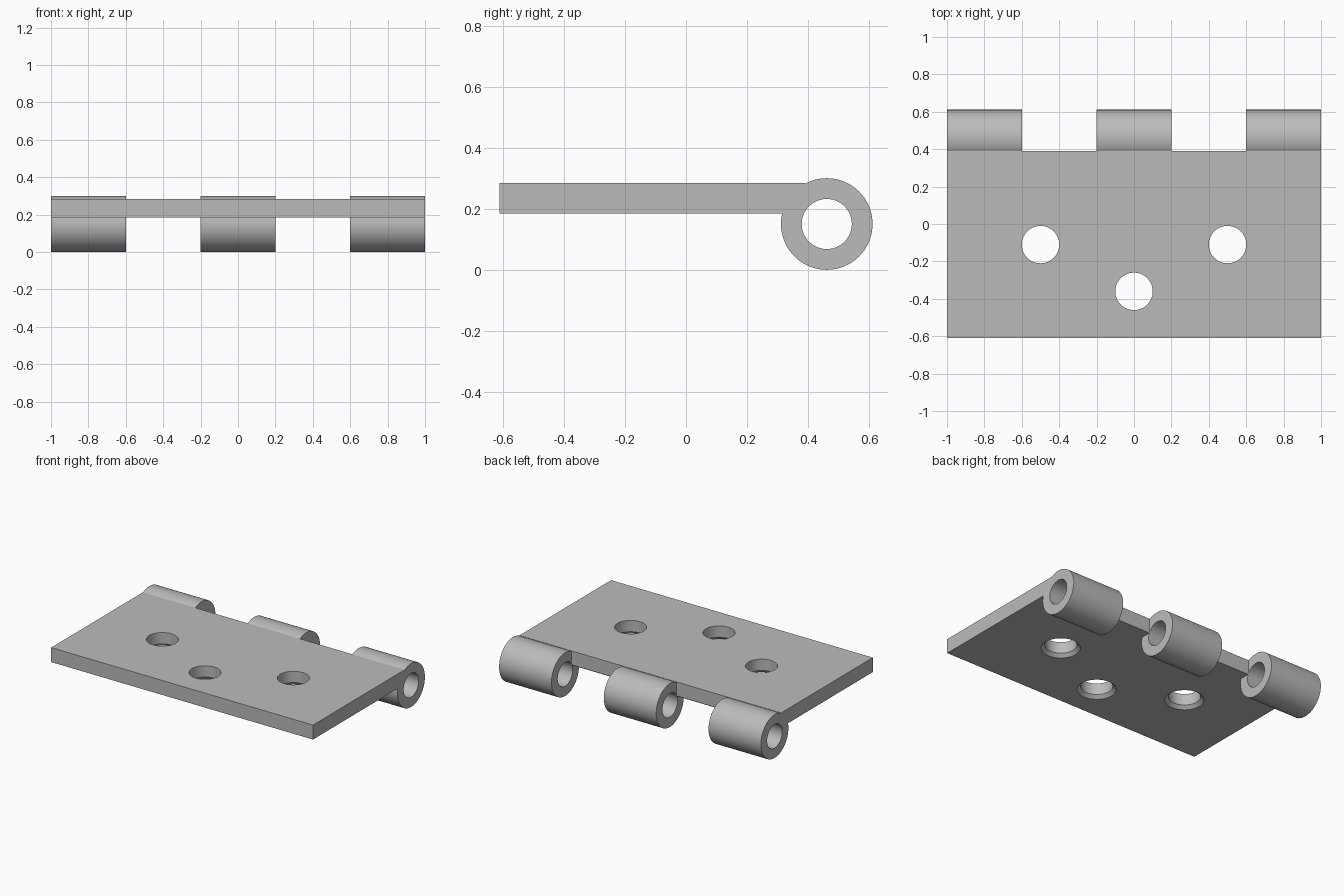
import bpy
import bmesh
import math
from mathutils import Matrix, Vector

cube = bpy.data.objects.get("Cube")
if cube:
    bpy.data.objects.remove(cube, do_unlink=True)

# Dimensions
BACK, FRONT = 0.39, -0.61
BOTTOM, TOP = 0.184, 0.284
PIN_Y, PIN_Z = 0.461, 0.15
KNUCKLE_R, BORE_R = 0.15, 0.082
HOLE_R, SINK = 0.1, 0.022

steel = bpy.data.materials.new("grey steel")
steel.use_nodes = True
colour = (0.5, 0.5, 0.5, 1)
steel.diffuse_color = colour
steel.node_tree.nodes["Principled BSDF"].inputs["Base Color"].default_value = colour


def finish(name, bm):
    mesh = bpy.data.meshes.new(name)
    bmesh.ops.recalc_face_normals(bm, faces=bm.faces)
    bm.to_mesh(mesh)
    bm.free()
    mesh.materials.append(steel)
    obj = bpy.data.objects.new(name, mesh)
    bpy.context.collection.objects.link(obj)
    return obj


def box(name, low, high):
    bm = bmesh.new()
    low, high = Vector(low), Vector(high)
    bmesh.ops.create_cube(bm, size=1, matrix=Matrix.Translation((low + high) / 2)
                          @ Matrix.Diagonal((high - low).to_4d()))
    return finish(name, bm)


def cone(bm, r1, r2, depth, matrix):
    bmesh.ops.create_cone(bm, cap_ends=True, segments=72, radius1=r1,
                          radius2=r2, depth=depth, matrix=matrix)


def pin_cylinder(name, x, radius, length):
    bm = bmesh.new()
    cone(bm, radius, radius, length, Matrix.Translation((x, PIN_Y, PIN_Z))
         @ Matrix.Rotation(math.pi / 2, 4, "Y"))
    return finish(name, bm)


def combine(target, tool, operation):
    mod = target.modifiers.new(tool.name, "BOOLEAN")
    mod.operation, mod.solver, mod.object = operation, "EXACT", tool
    bpy.context.view_layer.objects.active = target
    bpy.ops.object.modifier_apply(modifier=mod.name)
    bpy.data.objects.remove(tool, do_unlink=True)


# Flat leaf with three solid knuckles along the back edge
leaf = box("hinge_leaf", (-1, FRONT, BOTTOM), (1, BACK, TOP))
for x in (-0.8, 0, 0.8):
    combine(leaf, pin_cylinder("knuckle", x, KNUCKLE_R, 0.4), "UNION")

# Pin bore running through all knuckles
combine(leaf, pin_cylinder("pin_bore", 0, BORE_R, 2.4), "DIFFERENCE")

# Screw holes, each countersunk on the underside
for x, y in ((-0.5, -0.11), (0.5, -0.11), (0, -0.36)):
    bm = bmesh.new()
    cone(bm, HOLE_R, HOLE_R, 0.4, Matrix.Translation((x, y, TOP)))
    combine(leaf, finish("screw_hole", bm), "DIFFERENCE")
    bm = bmesh.new()
    cone(bm, HOLE_R + 2 * SINK, HOLE_R, 2 * SINK,
         Matrix.Translation((x, y, BOTTOM)))
    combine(leaf, finish("countersink", bm), "DIFFERENCE")

# Smooth round walls, sharp edges
bpy.ops.object.select_all(action="DESELECT")
leaf.select_set(True)
bpy.context.view_layer.objects.active = leaf
bpy.ops.object.shade_smooth_by_angle(angle=math.radians(25))
